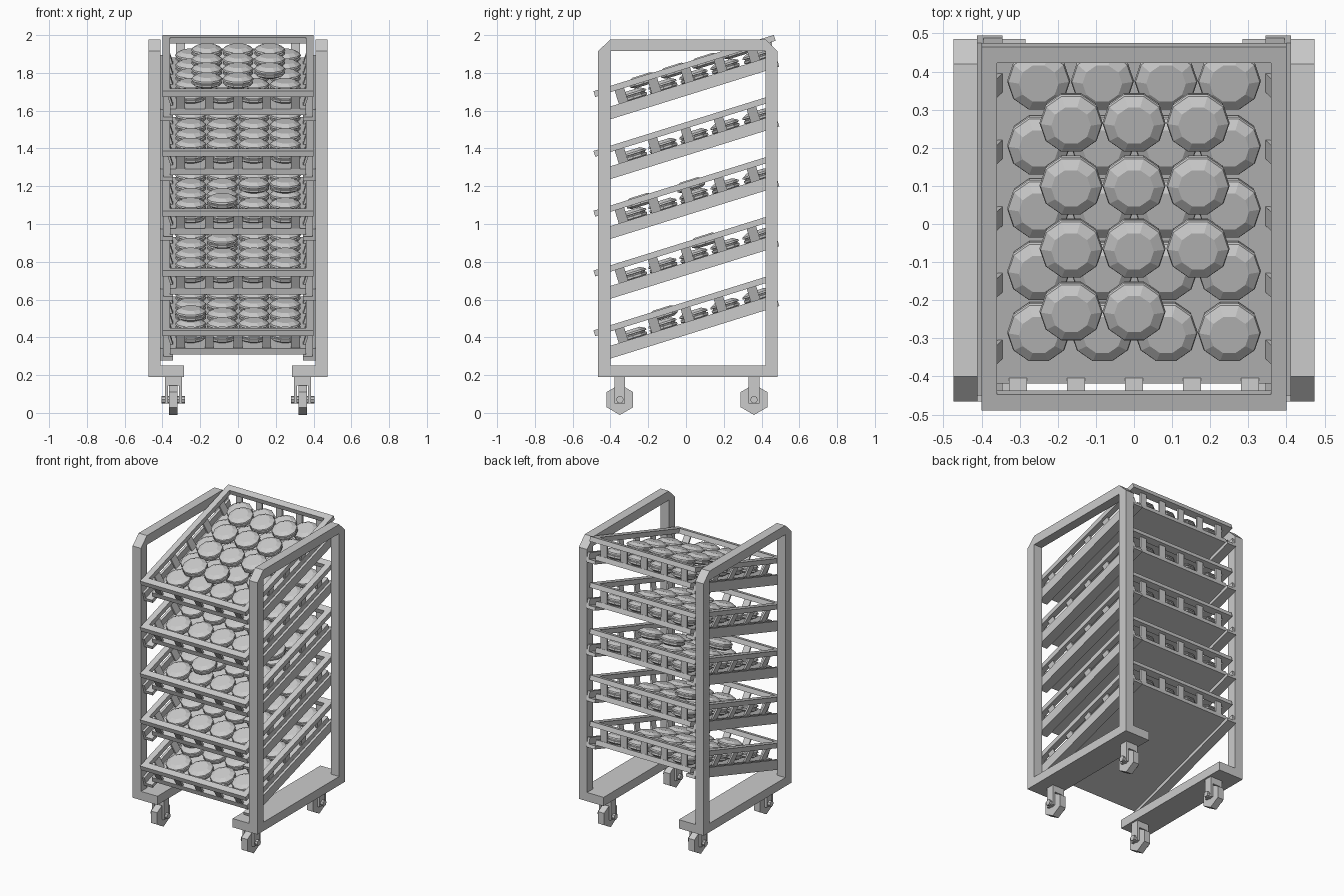
import bpy, bmesh, math
from mathutils import Matrix, Vector

if "Cube" in bpy.data.objects:
    bpy.data.objects.remove(bpy.data.objects["Cube"])

TILT = math.radians(17.3)


def finish(bm, name):
    bmesh.ops.recalc_face_normals(bm, faces=bm.faces)
    me = bpy.data.meshes.new(name)
    bm.to_mesh(me)
    bm.free()
    ob = bpy.data.objects.new(name, me)
    bpy.context.collection.objects.link(ob)
    return ob


def box(bm, lo, hi, mat=Matrix()):
    lo, hi = Vector(lo), Vector(hi)
    m = mat @ Matrix.Translation((lo + hi) / 2) @ Matrix.Diagonal((*(hi - lo), 1))
    bmesh.ops.create_cube(bm, size=1, matrix=m)


def slat(bm, top, bottom, along, width, mat, thick=0.012):
    """Flat strip leaning from top to bottom, its width running along an axis."""
    top, bottom, along = Vector(top), Vector(bottom), Vector(along)
    d = top - bottom
    n = d.cross(along).normalized()
    r = Matrix((along, n, d.normalized())).transposed().to_4x4()
    m = mat @ Matrix.Translation((top + bottom) / 2) @ r
    box(bm, (-width / 2, -thick / 2, -d.length / 2), (width / 2, thick / 2, d.length / 2), m)


def cyl_x(bm, center, radius, depth, sides):
    # bmesh cone has a vertex on local x; turn it so a vertex points along y
    m = Matrix.Translation(center) @ Matrix.Rotation(math.pi / 2, 4, 'Z') @ Matrix.Rotation(math.pi / 2, 4, 'X')
    bmesh.ops.create_cone(bm, cap_ends=True, segments=sides, radius1=radius,
                          radius2=radius, depth=depth, matrix=m)


# Side frames: chamfered loop with a wide base plate
def side_frame(s, name):
    bm = bmesh.new()
    outer = [(-.465, .19), (-.465, 1.915), (-.40, 1.978), (.42, 1.978), (.485, 1.915), (.485, .19)]
    inner = [(-.40, .25), (-.40, 1.915), (-.40, 1.915), (.42, 1.915), (.42, 1.915), (.42, .25)]
    rings = []
    for x in (.41, .473):
        o = [bm.verts.new((s * x, y, z)) for y, z in outer]
        c = {}
        i = [c.setdefault(p, None) or c.update({p: bm.verts.new((s * x, *p))}) or c[p] for p in inner]
        rings.append((o, i))
    (o0, i0), (o1, i1) = rings
    for a in range(6):
        b = (a + 1) % 6
        bm.faces.new((o0[a], o0[b], o1[b], o1[a]))
        same = i0[a] is i0[b]
        if not same:
            bm.faces.new((i0[a], i0[b], i1[b], i1[a]))
        for o, i in rings:
            bm.faces.new((o[a], o[b], i[b]) if same else (o[a], o[b], i[b], i[a]))
    finish(bm, name)
    bm = bmesh.new()
    xs = sorted((s * .285, s * .41))
    box(bm, (xs[0], -.465, .19), (xs[1], .485, .25))
    finish(bm, name + "_base_plate")


# Casters: hexagonal wheel, fork and axle
def caster(x, y, name):
    bm = bmesh.new()
    cyl_x(bm, (x, y, .0701), .081, .046, 6)
    finish(bm, name + "_wheel")
    bm = bmesh.new()
    box(bm, (x - .045, y - .028, .145), (x + .045, y + .028, .19))
    for s in (-1, 1):
        c = x + s * .037
        box(bm, (c - .008, y - .028, .05), (c + .008, y + .028, .145))
    cyl_x(bm, (x, y, .0701), .02, .125, 8)
    finish(bm, name + "_fork")


# Tray: top rim, floor slab, leaning slats
def tray(mat, name):
    bm = bmesh.new()
    for s in (-1, 1):
        xs = sorted((s * .36, s * .40))
        box(bm, (xs[0], -.5, -.032), (xs[1], .5, 0), mat)
        vs = sorted((s * .455, s * .50))
        box(bm, (-.36, vs[0], -.032), (.36, vs[1], 0), mat)
        for k in range(-2, 3):
            slat(bm, (s * .38, k * .183, -.02), (s * .347, k * .183, -.125), (0, 1, 0), .052, mat)
            slat(bm, (k * .152, s * .478, -.02), (k * .152, s * .447, -.125), (1, 0, 0), .047, mat)
    box(bm, (-.36, -.46, -.145), (.36, .46, -.112), mat)
    finish(bm, name)


# Angle-section runners fixed to the side frames
def runners(mat, name):
    bm = bmesh.new()
    for s in (-1, 1):
        a = sorted((s * .395, s * .412))
        b = sorted((s * .345, s * .395))
        box(bm, (a[0], -.49, -.169), (a[1], .478, -.104), mat)
        box(bm, (b[0], -.49, -.169), (b[1], .478, -.147), mat)
    finish(bm, name)


# Ten-sided filled buns, lathed from a profile
PROFILE = [(.055, 0), (.080, .012), (.080, .024), (.072, .026), (.072, .032),
           (.083, .034), (.080, .043), (.052, .058)]


def bun(bm, mat, x, v, w):
    rings = []
    for r, h in PROFILE:
        rings.append([bm.verts.new(mat @ Vector((x + r * math.cos(k * math.pi / 5),
                                                 v + r * math.sin(k * math.pi / 5), w + h)))
                      for k in range(10)])
    for p, q in zip(rings, rings[1:]):
        for k in range(10):
            j = (k + 1) % 10
            bm.faces.new((p[k], p[j], q[j], q[k]))
    bm.faces.new(rings[0][::-1])
    bm.faces.new(rings[-1])


COLS = (-.25, -.083, .084, .25)
ROWS = (-.309, -.141, .031, .204, .382)
UPPER = [(x, v) for v in (-.233, -.06, .113, .285) for x in (-.165, 0, .168)
         if not (x > .1 and v < -.2)]
EXTRA = [[(-.25, -.12)], [(-.083, .11)], [(-.083, -.25), (.084, .031), (.25, .031)], [], UPPER]

for s, side in ((-1, "left"), (1, "right")):
    side_frame(s, side + "_frame")
    for y, end in ((-.35, "front"), (.36, "back")):
        caster(s * .342, y, f"{end}_{side}_caster")

for n in range(5):
    mat = Matrix.Translation((0, -.0125, 1.852 - (4 - n) * .3167)) @ Matrix.Rotation(TILT, 4, 'X')
    tray(mat, f"tray_{n + 1}")
    runners(mat, f"tray_runners_{n + 1}")
    bm = bmesh.new()
    for x in COLS:
        for v in ROWS:
            bun(bm, mat, x, v, -.112)
    for x, v in EXTRA[n]:
        bun(bm, mat, x, v, -.052)
    finish(bm, f"buns_{n + 1}")
